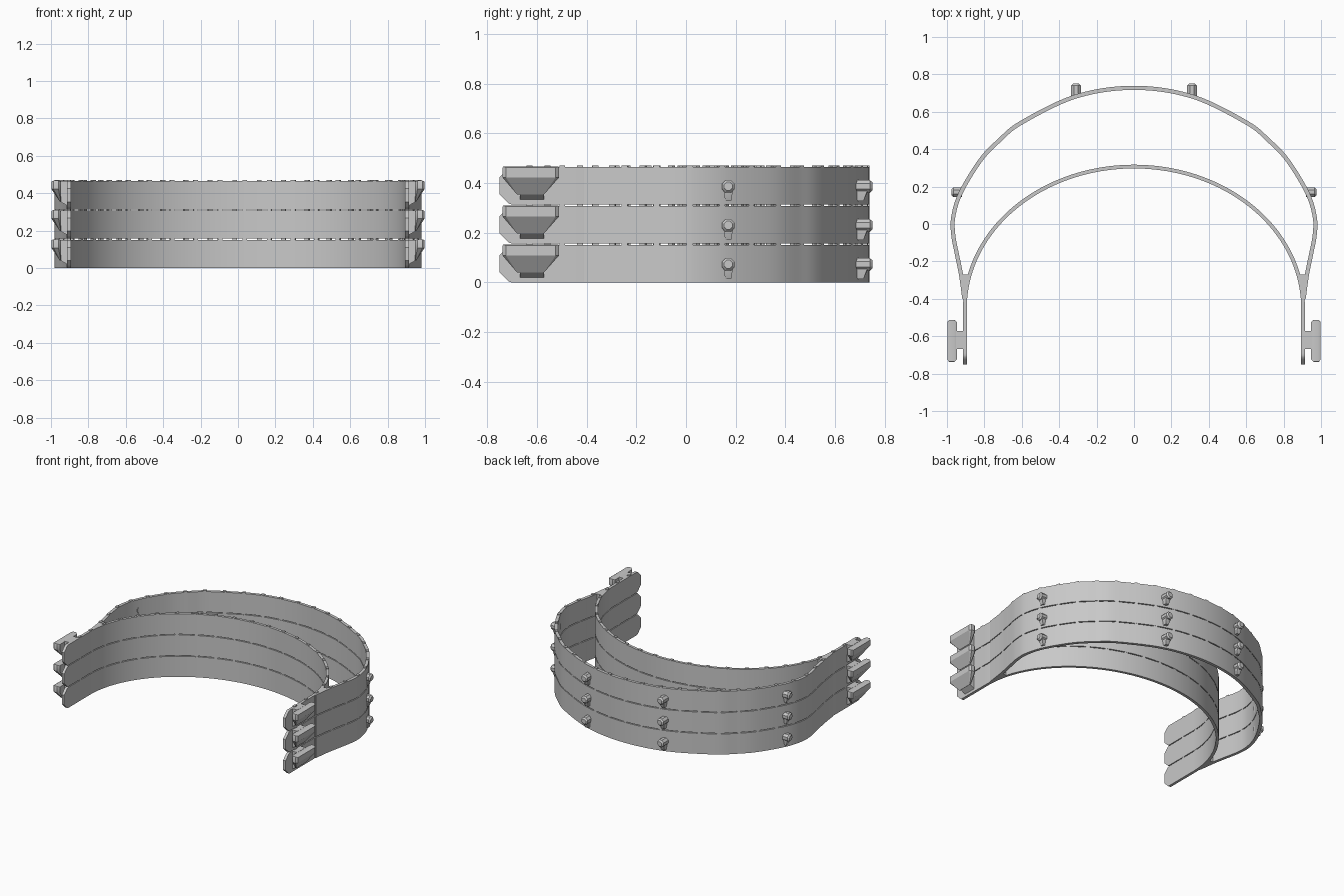
import bpy, bmesh, math
from mathutils import Vector

cube = bpy.data.objects.get("Cube")
if cube:
    bpy.data.objects.remove(cube, do_unlink=True)

BAND_H, PITCH, LAYERS, STEP = 0.151, 0.157, 3, 0.012

grey = bpy.data.materials.new("light grey plastic")
grey.use_nodes = True
grey.diffuse_color = (0.58, 0.58, 0.58, 1)
grey.node_tree.nodes["Principled BSDF"].inputs["Base Color"].default_value = grey.diffuse_color


def finish(bm, name):
    bmesh.ops.recalc_face_normals(bm, faces=bm.faces)
    mesh = bpy.data.meshes.new(name)
    bm.to_mesh(mesh)
    bm.free()
    mesh.materials.append(grey)
    ob = bpy.data.objects.new(name, mesh)
    bpy.context.collection.objects.link(ob)
    bpy.ops.object.select_all(action='DESELECT')
    ob.select_set(True)
    bpy.context.view_layer.objects.active = ob
    bpy.ops.object.shade_smooth_by_angle(angle=math.radians(30))


def hull(bm, points):
    verts = [bm.verts.new(p) for p in points]
    res = bmesh.ops.convex_hull(bm, input=verts)
    loose = {v for v in res["geom_interior"] + res["geom_unused"]
             if isinstance(v, bmesh.types.BMVert)}
    bmesh.ops.delete(bm, geom=list(loose), context='VERTS')


def spline(pts, n=12):
    # Catmull-Rom curve through the points
    out = []
    for i in range(len(pts) - 1):
        a, b, c, d = (pts[max(0, min(len(pts) - 1, i + k))] for k in (-1, 0, 1, 2))
        for j in range(n):
            t = j / n
            out.append(0.5 * (2 * b + (c - a) * t + (2 * a - 5 * b + 4 * c - d) * t * t
                              + (3 * b - a - 3 * c + d) * t ** 3))
    return out + [pts[-1]]


def resample(path):
    lengths = [(b - a).length for a, b in zip(path, path[1:])]
    n = round(sum(lengths) / STEP)
    gap, out, i, done = sum(lengths) / n, [], 0, 0.0
    for k in range(n):
        while done + lengths[i] < k * gap:
            done += lengths[i]
            i += 1
        out.append(path[i].lerp(path[i + 1], (k * gap - done) / lengths[i]))
    return out + [path[-1]]


def ribbon(bm, path, first, last, thick, z0, z1, chamfer=False):
    # upright wall following part of a path, with chamfered front tips
    rings = []
    for i in range(first, last + 1):
        p = path[i]
        t = (path[min(i + 1, len(path) - 1)] - path[max(i - 1, 0)]).normalized()
        n = Vector((-t.y, t.x)) * thick / 2
        cut = max(0, -0.71 - p.y) if chamfer else 0
        rings.append([bm.verts.new((q.x, q.y, z)) for q, z in
                      ((p - n, z0 + cut), (p + n, z0 + cut),
                       (p + n, z1 - cut), (p - n, z1 - cut))])
    for a, b in zip(rings, rings[1:]):
        for k in range(4):
            bm.faces.new((a[k], a[(k + 1) % 4], b[(k + 1) % 4], b[k]))
    bm.faces.new(rings[0])
    bm.faces.new(rings[-1][::-1])


# Inner head arc with straight arms
arc = [Vector((0.904 * math.cos(math.pi * i / 96), -0.45 + 0.757 * math.sin(math.pi * i / 96)))
       for i in range(97)]
head_path = resample([Vector((0.904, -0.75))] + arc + [Vector((-0.904, -0.75))])

# Outer visor arc that swings back into the arms
half = [Vector(p) for p in ((0.31, 0.682), (0.6, 0.543), (0.72, 0.447), (0.82, 0.342),
                            (0.925, 0.17), (0.966, 0.04), (0.966, -0.06), (0.945, -0.17),
                            (0.925, -0.27), (0.907, -0.4))]
visor_path = resample(spline([Vector((-p.x, p.y)) for p in half[::-1]]
                             + [Vector((0, 0.728))] + half))


def joint(bm, side, z):
    # solid wedge where the two arcs meet
    plan = ((0.932, -0.27), (0.872, -0.27), (0.897, -0.41), (0.914, -0.41))
    hull(bm, [(side * x, y, z + h) for x, y in plan for h in (0, BAND_H)])


def clip(bm, side, z):
    # outer bar with rounded ends, tapering down to its foot
    plan = ((0.947, -0.725), (0.96, -0.738), (0.987, -0.738), (0.998, -0.725),
            (0.998, -0.525), (0.987, -0.512), (0.96, -0.512), (0.947, -0.525))
    pts = [(side * x, y, z + h) for x, y in plan for h in (0.108, 0.148)]
    pts += [(side * x, y * 0.985 - 0.009, z + BAND_H + 0.002) for x, y in plan[1:3] + plan[5:7]]
    pts += [(side * x, y, z + 0.04) for x in (0.947, 0.952) for y in (-0.68, -0.572)]
    hull(bm, pts)
    # web joining the bar to the arm
    hull(bm, [(side * x, y, z + h) for x, low in ((0.905, 0.015), (0.952, 0.042))
              for y in (-0.668, -0.572) for h in (low, BAND_H)])


def peg(bm, base, out, length, z):
    # eight-sided stud with a bevelled tip and a sloping support below
    side = Vector((-out.y, out.x, 0))
    centre = base + Vector((0, 0, z + 0.073))

    def ring(r, d):
        return [centre + out * d + side * r * math.cos(a) + Vector((0, 0, r * math.sin(a)))
                for a in (math.pi * (k + 0.5) / 4 for k in range(8))]
    hull(bm, ring(0.028, 0) + ring(0.028, length - 0.01) + ring(0.018, length))
    foot = [base + side * s + Vector((0, 0, z + 0.015)) + out * d
            for s in (-0.012, 0.012) for d in (0, length * 0.5)]
    hull(bm, ring(0.022, 0) + ring(0.022, length * 0.75) + foot)


for layer in range(LAYERS):
    z = layer * PITCH
    tag = ("lower", "middle", "upper")[layer]
    for name, path, thick in (("head_band", head_path, 0.02), ("visor_band", visor_path, 0.022)):
        bm = bmesh.new()
        ribbon(bm, path, 0, len(path) - 1, thick, z, z + BAND_H, name == "head_band")
        finish(bm, f"{tag}_{name}")
        # small breakaway tabs on the top rim
        bm = bmesh.new()
        for i in range(9, len(path) - 8, 11):
            ribbon(bm, path, i, i + 2, thick * 0.9, z + BAND_H - 0.001, z + PITCH)
        finish(bm, f"{tag}_{name}_tabs")
    for side, word in ((1, "left"), (-1, "right")):
        for name, build in (("joint", joint), ("clip", clip)):
            bm = bmesh.new()
            build(bm, side, z)
            finish(bm, f"{tag}_{word}_{name}")
        bm = bmesh.new()
        peg(bm, Vector((side * 0.31, 0.68, 0)), Vector((0, 1, 0)), 0.07, z)
        finish(bm, f"{tag}_{word}_back_peg")
        bm = bmesh.new()
        peg(bm, Vector((side * 0.92, 0.17, 0)), Vector((side, 0, 0)), 0.055, z)
        finish(bm, f"{tag}_{word}_side_peg")
